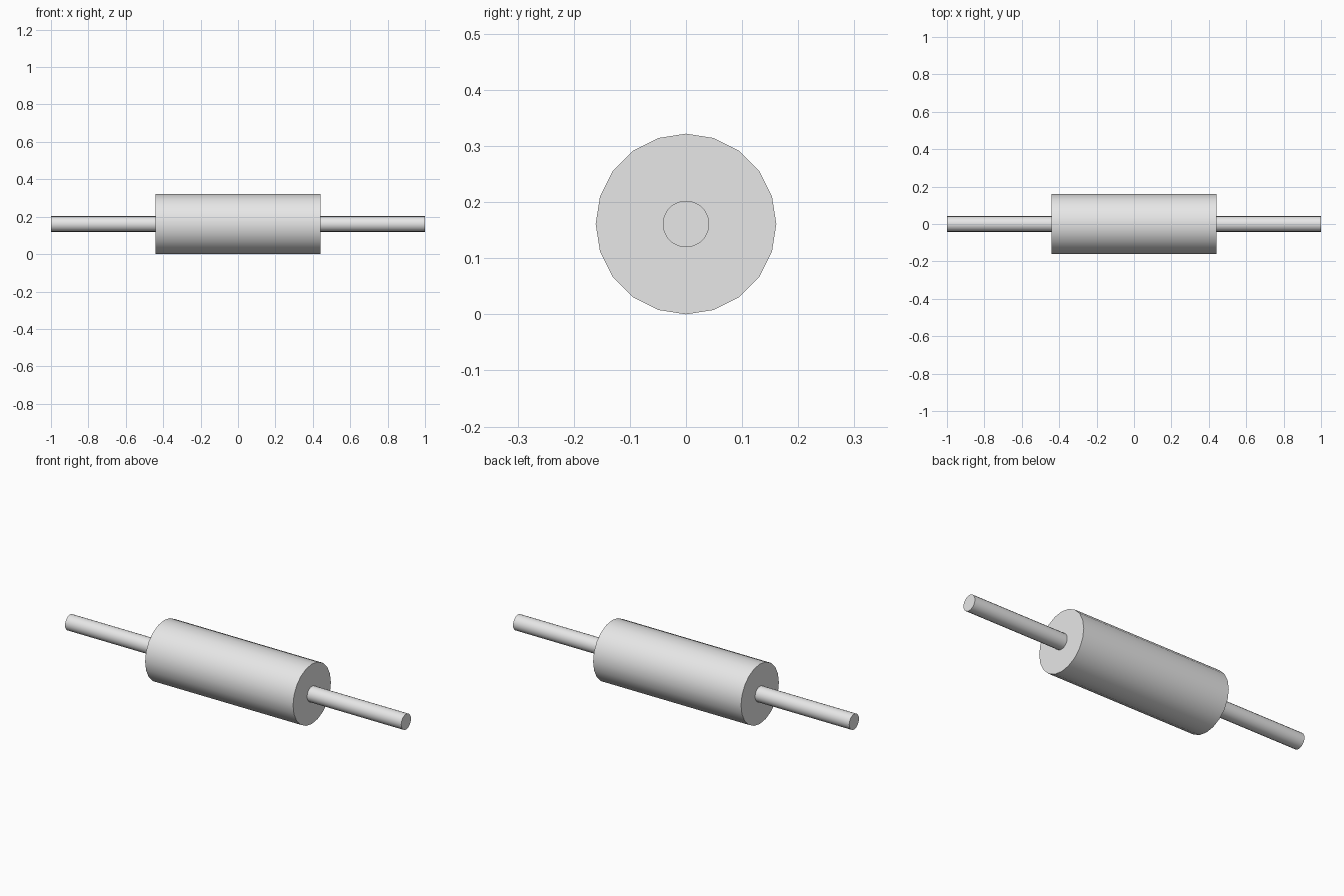
import bpy
from math import pi, radians

AXIS_Z = 0.161

cube = bpy.data.objects.get("Cube")
if cube:
    bpy.data.objects.remove(cube, do_unlink=True)

# Single plain grey used on every part
grey = bpy.data.materials.new("light_grey")
grey.use_nodes = True
colour = (0.8, 0.8, 0.8, 1.0)
grey.diffuse_color = colour
grey.node_tree.nodes["Principled BSDF"].inputs["Base Color"].default_value = colour


def roller(name, radius, start, end, sides=20):
    """Cylinder lying along x between start and end."""
    bpy.ops.mesh.primitive_cylinder_add(
        vertices=sides, radius=radius, depth=end - start,
        location=((start + end) / 2, 0, AXIS_Z), rotation=(0, pi / 2, 0))
    obj = bpy.context.object
    obj.name = name
    obj.data.name = name
    obj.data.materials.append(grey)
    bpy.ops.object.shade_smooth_by_angle(angle=radians(30))
    return obj


# Barrel
roller("barrel", 0.161, -0.44, 0.44)

# Handles, butted against the barrel ends
roller("left_handle", 0.0415, 0.44, 1.0)
roller("right_handle", 0.0415, -1.0, -0.44)
